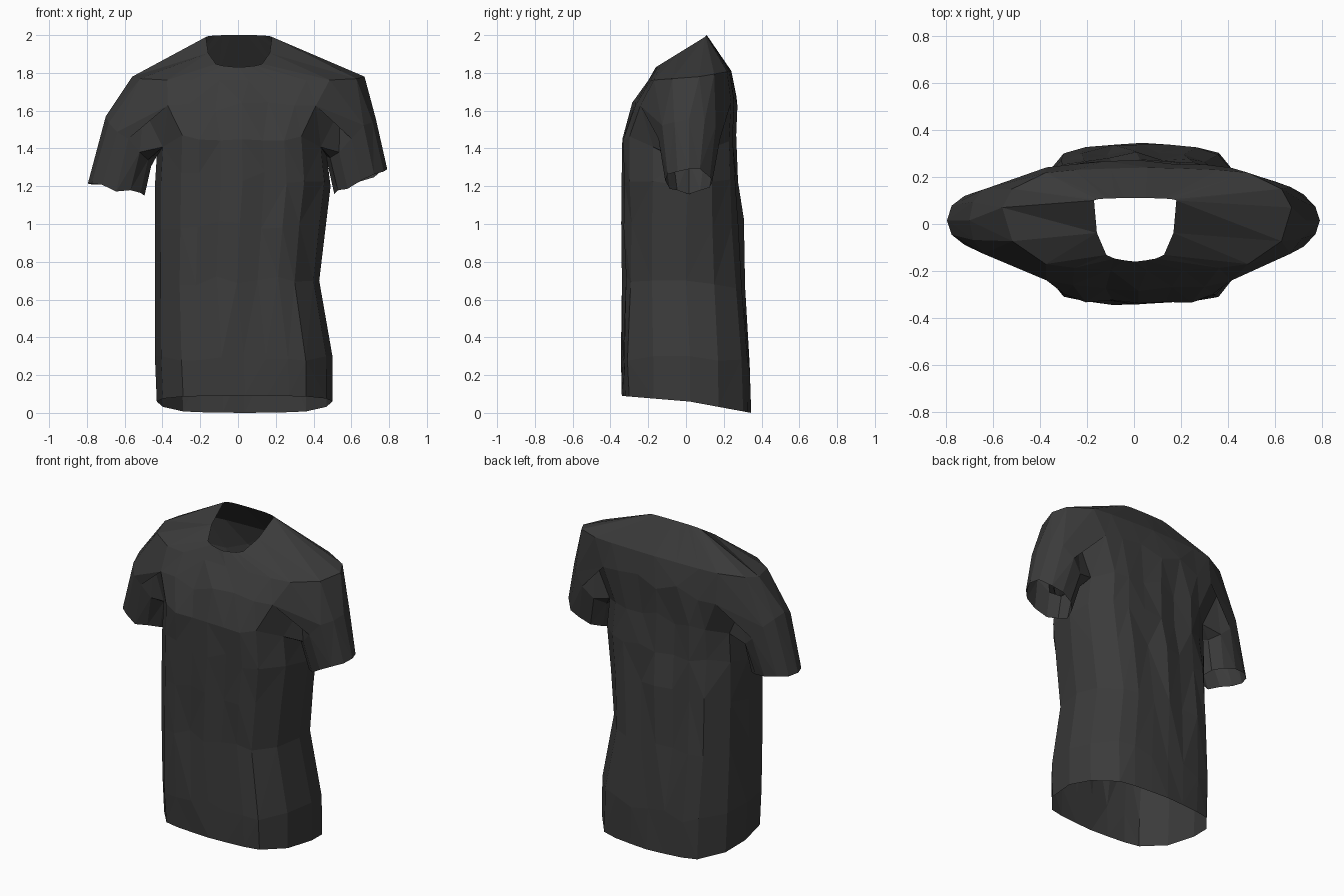
import bpy, bmesh, math, random
from mathutils import Vector

random.seed(4)
cube = bpy.data.objects.get("Cube")
if cube:
    bpy.data.objects.remove(cube)

# Dark cloth
cloth = bpy.data.materials.new("charcoal cloth")
cloth.use_nodes = True
colour = (0.043, 0.043, 0.043, 1)
cloth.diffuse_color = colour
cloth.node_tree.nodes["Principled BSDF"].inputs["Base Color"].default_value = colour


def loft(name, rings, skip=lambda row, col: False):
    """Skin closed rings of points into an open, faceted cloth tube."""
    bm = bmesh.new()
    rows = [[bm.verts.new(p) for p in ring] for ring in rings]
    count = len(rows[0])
    for r in range(len(rows) - 1):
        for c in range(count):
            if not skip(r, c):
                d = (c + 1) % count
                bm.faces.new((rows[r][c], rows[r][d], rows[r + 1][d], rows[r + 1][c]))
    bmesh.ops.delete(bm, geom=[v for v in bm.verts if not v.link_faces], context='VERTS')
    bmesh.ops.triangulate(bm, faces=bm.faces[:], quad_method='SHORT_EDGE')
    mesh = bpy.data.meshes.new(name)
    bm.to_mesh(mesh)
    bm.free()
    mesh.materials.append(cloth)
    obj = bpy.data.objects.new(name, mesh)
    bpy.context.collection.objects.link(obj)


# Columns round the body: width fraction and depth fraction, front then back
half = [(1, 0), (.93, .53), (.7, .89), (.5, .95), (.25, .98)]
front = [(-u, v, 'f') for u, v in half] + [(0, 1, 'f')] + [(u, v, 'f') for u, v in reversed(half)]
back = [(u, v ** 1.2, 'b') for u, v, face in reversed(front[1:-1])]
columns = front + back

# Body rings: right x, left x, front y, back y, side y, front z, back z, side z
levels = [
    (-.43, .50, -.34, .345, .02, .09, 0, .06),
    (-.44, .50, -.345, .34, .02, .3, .25, .3),
    (-.44, .43, -.34, .32, 0, .7, .66, .7),
    (-.44, .46, -.34, .30, 0, 1, 1, .95),
    (-.44, .49, -.34, .28, .01, 1.25, 1.25, 1.2),
    (-.43, .47, -.345, .27, .02, 1.45, 1.45, 1.36),
    (-.54, .58, -.28, .265, .03, 1.62, 1.65, 1.6),
    (-.56, .67, -.20, .24, .07, 1.76, 1.81, 1.78),
    (-.17, .18, -.16, .11, .10, 1.83, 2, 1.99),
]


def body_ring(row, level):
    right, left, yf, yb, ys, zf, zb, zs = level
    ring = []
    for u, v, face in columns:
        y, z = (yf, zf) if face == 'f' else (yb, zb)
        x = u * (left if u > 0 else -right) + (left + right) / 2 * (1 - abs(u))
        y = ys + (y - ys) * v
        z = zs + (z - zs) * v
        # Shallow vertical folds and small crumples below the shoulders
        if 0 < row < 7 and abs(u) < .9:
            y += random.uniform(-.008, .008)
            z += random.uniform(-.03, .03)
            if abs(u) in (.25, .7) and 1 < row < 6:
                y += .01 if face == 'f' else -.015
        ring.append(Vector((x, y, z)))
    return ring


body = [body_ring(i, level) for i, level in enumerate(levels)]
PIT, CHEST, TOP = 5, 6, 7
n = len(columns)


def in_armhole(row, col):
    """The hole is narrow at the armpit and wide at the shoulder."""
    narrow = col in (0, 9, 10, n - 1)
    wide = narrow or col in (1, 8, 11, n - 2)
    return (row == PIT and narrow) or (row == CHEST and wide)


loft("shirt_body", body, in_armhole)


def sleeve(name, side, f, near_f, mid, near_b, b, elbow, cuff):
    """Sleeve from the armhole edge, through a mid ring, to the open cuff."""
    edge = [(PIT, near_f), (CHEST, near_f), (CHEST, f), (TOP, f), (TOP, near_f), (TOP, mid),
            (TOP, near_b), (TOP, b), (CHEST, b), (CHEST, near_b), (PIT, near_b), (PIT, mid)]
    rings = [[body[r][c] for r, c in edge]]
    for cx, cz, rx, ry, tilt in (elbow, cuff):
        ring = []
        for i in range(len(edge)):
            a = (i - 5) * math.tau / len(edge)
            wob = random.uniform(.93, 1.05)
            ring.append(Vector((side * (cx + rx * math.cos(a)),
                                .015 + ry * math.sin(a) * wob,
                                cz + tilt * math.cos(a) + random.uniform(-.015, .015))))
        rings.append(ring)
    if side < 0:
        rings = [list(reversed(r)) for r in rings]
    loft(name, rings[::-1])


# Sleeves: centre x, centre z, x radius, y radius, tilt
sleeve("left_sleeve", 1, 8, 9, 10, 11, 12,
       (.60, 1.45, .13, .16, .12), (.65, 1.23, .14, .125, .06))
sleeve("right_sleeve", -1, 2, 1, 0, n - 1, n - 2,
       (.58, 1.44, .12, .16, .12), (.645, 1.185, .15, .125, .025))
